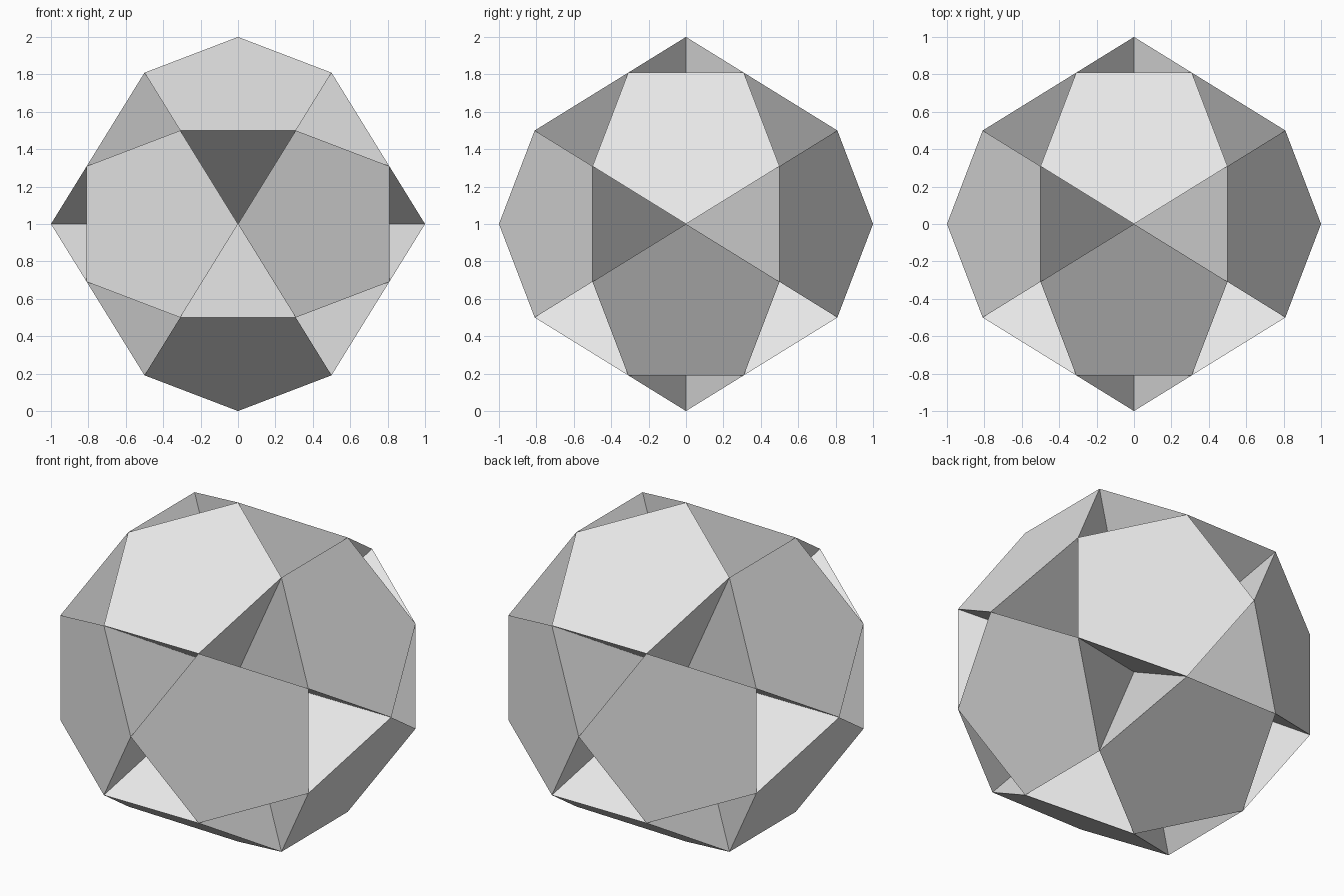
import bpy, bmesh
from math import sqrt
from itertools import product
from mathutils import Vector

cube = bpy.data.objects.get("Cube")
if cube:
    bpy.data.objects.remove(cube, do_unlink=True)

PHI = (1 + sqrt(5)) / 2
SIGNS = (-1, 1)


def cyclic(x, y, z):
    """The three cyclic rotations of a coordinate triple."""
    return [Vector(p) for p in ((x, y, z), (z, x, y), (y, z, x))]


# Corner points of the ball, at unit distance from its centre
corners = [p for s in SIGNS for p in cyclic(s, 0, 0)]
for a, b, c in product(SIGNS, repeat=3):
    corners += cyclic(a / 2, b / PHI / 2, c * PHI / 2)

# Directions of the twelve pentagons
axes = [p.normalized() for a, b in product(SIGNS, repeat=2)
        for p in cyclic(a * PHI, 0, b)]

# Twelve pentagonal pyramids whose tips meet at the centre,
# leaving a three-sided well between each group of three
bm = bmesh.new()
lift = Vector((0, 0, 1))
verts = [bm.verts.new(p + lift) for p in corners]
centre = bm.verts.new(lift)

for axis in axes:
    ring = sorted(range(len(corners)), key=lambda i: -corners[i].dot(axis))[:5]
    u = axis.orthogonal().normalized()
    v = axis.cross(u)
    # Order the five corners counter-clockwise seen from outside
    ring.sort(key=lambda i: Vector((corners[i].dot(u), corners[i].dot(v)))
              .angle_signed(Vector((1, 0))))
    loop = [verts[i] for i in ring]
    cap = bm.faces.new(loop)
    cap.normal_update()
    if cap.normal.dot(axis) < 0:
        cap.normal_flip()
        loop.reverse()
    for p, q in zip(loop, loop[1:] + loop[:1]):
        bm.faces.new((q, p, centre))

mesh = bpy.data.meshes.new("faceted_ball")
bm.to_mesh(mesh)
bm.free()

# Plain grey material
grey = bpy.data.materials.new("light_grey")
grey.use_nodes = True
colour = (0.8, 0.8, 0.8, 1)
grey.diffuse_color = colour
for node in grey.node_tree.nodes:
    if node.type == "BSDF_PRINCIPLED":
        node.inputs["Base Color"].default_value = colour
mesh.materials.append(grey)

ball = bpy.data.objects.new("faceted_ball", mesh)
bpy.context.collection.objects.link(ball)
